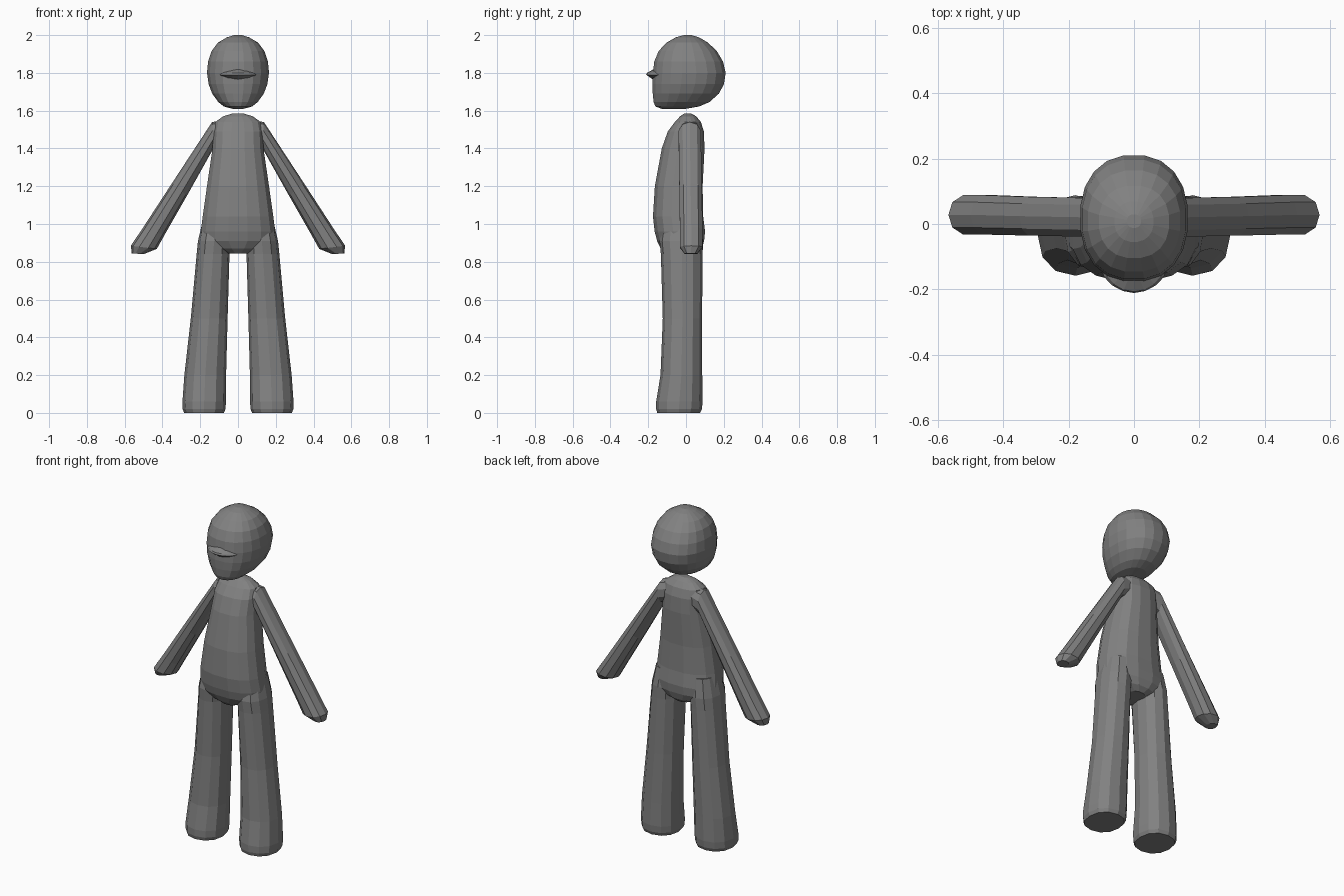
import bpy, bmesh, math
from mathutils import Vector

if "Cube" in bpy.data.objects:
    bpy.data.objects.remove(bpy.data.objects["Cube"])

grey = bpy.data.materials.new("plain grey")
grey.diffuse_color = (0.22, 0.22, 0.22, 1)
grey.use_nodes = True
grey.node_tree.nodes["Principled BSDF"].inputs["Base Color"].default_value = grey.diffuse_color


def loft(name, rings, sides, power=2.0, turn=0.0):
    """Skin rings given as (centre, half axis u, half axis v)."""
    bm = bmesh.new()
    rows = []
    for c, u, v in rings:
        row = []
        for i in range(sides):
            a = 2 * math.pi * (i + turn) / sides
            ca, sa = math.cos(a), math.sin(a)
            p = Vector(c)
            p += Vector(u) * math.copysign(abs(ca) ** (2 / power), ca)
            p += Vector(v) * math.copysign(abs(sa) ** (2 / power), sa)
            row.append(bm.verts.new(p))
        rows.append(row)
    for a, b in zip(rows, rows[1:]):
        for i in range(sides):
            j = (i + 1) % sides
            bm.faces.new((a[i], a[j], b[j], b[i]))
    bm.faces.new(rows[0])
    bm.faces.new(rows[-1])
    bmesh.ops.recalc_face_normals(bm, faces=bm.faces)
    me = bpy.data.meshes.new(name)
    bm.to_mesh(me)
    bm.free()
    me.materials.append(grey)
    ob = bpy.data.objects.new(name, me)
    bpy.context.collection.objects.link(ob)
    return ob


def flat(z, x0, x1, y0, y1):
    """Horizontal ring from its extents."""
    return (((x0 + x1) / 2, (y0 + y1) / 2, z), ((x1 - x0) / 2, 0, 0), (0, (y1 - y0) / 2, 0))


def slanted(hi, lo, y, half):
    """Ring across an arm, from its upper and lower edge points (x, z)."""
    return (((hi[0] + lo[0]) / 2, y, (hi[1] + lo[1]) / 2),
            ((hi[0] - lo[0]) / 2, 0, (hi[1] - lo[1]) / 2), (0, half, 0))


def mirrored(ring):
    return tuple((-p[0], p[1], p[2]) for p in ring)


def merge(base, parts):
    """Fuse parts into base so no surfaces stay hidden inside."""
    bpy.context.view_layer.objects.active = base
    for part in parts:
        m = base.modifiers.new("union", "BOOLEAN")
        m.operation, m.solver, m.object = "UNION", "EXACT", part
        bpy.ops.object.modifier_apply(modifier=m.name)
        bpy.data.objects.remove(part)


# torso: (z, half width, front y, back y)
torso = [(0.845, .06, -.11, .06), (0.87, .13, -.135, .085), (0.91, .195, -.155, .098),
         (0.96, .20, -.168, .103), (1.04, .19, -.177, .093), (1.20, .167, -.167, .09),
         (1.40, .137, -.13, .10), (1.49, .133, -.098, .096), (1.54, .122, -.06, .08),
         (1.57, .08, -.032, .055), (1.585, .03, -.01, .028)]
body = loft("body", [flat(z, -w, w, f, b) for z, w, f, b in torso], 16, 2.4, .5)

# legs: (z, inner x, outer x, front y, back y)
leg = [(0.0, .075, .285, -.152, .075), (0.02, .066, .293, -.158, .084), (0.06, .064, .294, -.158, .088),
       (0.20, .063, .284, -.135, .086), (0.50, .055, .25, -.123, .085),
       (0.84, .045, .219, -.133, .088), (0.91, .04, .212, -.14, .09), (1.02, .05, .186, -.12, .075)]
# arms: upper edge, lower edge, centre y, half thickness
arm = [((.07, 1.55), (.06, 1.43), .02, .055), ((.137, 1.54), (.13, 1.40), .02, .062),
       ((.35, 1.215), (.27, 1.15), .024, .062), ((.50, .985), (.39, .94), .028, .063),
       ((.567, .885), (.43, .868), .028, .063), ((.563, .845), (.50, .84), .026, .035)]
limbs = []
for side in ("left", "right"):
    leg_rings = [flat(*r) for r in leg]
    arm_rings = [slanted(*r) for r in arm]
    if side == "right":
        leg_rings = [mirrored(r) for r in leg_rings]
        arm_rings = [mirrored(r) for r in arm_rings]
    limbs.append(loft(side + "_leg", leg_rings, 12, 2.2))
    limbs.append(loft(side + "_arm", arm_rings, 10, 2.2))
merge(body, limbs)

# head: (z, half width, front y, back y)
skull = [(1.61, .03, -.13, .0), (1.622, .075, -.163, .07), (1.645, .105, -.173, .125),
         (1.69, .138, -.178, .176), (1.74, .157, -.180, .203), (1.80, .166, -.177, .212),
         (1.86, .160, -.170, .198), (1.915, .142, -.147, .165), (1.96, .108, -.105, .118),
         (1.988, .06, -.055, .07), (2.0, .022, -.012, .03)]
head = loft("head", [flat(z, -w, w, f, b) for z, w, f, b in skull], 20, 2.25, .5)

# thin ridge across the face
ridge = [(1.765, .07, -.175), (1.79, .10, -.211), (1.80, .09, -.207), (1.818, .05, -.174)]
merge(head, [loft("face_ridge", [flat(z, -w, w, f, -.06) for z, w, f in ridge], 16, 1.8)])
